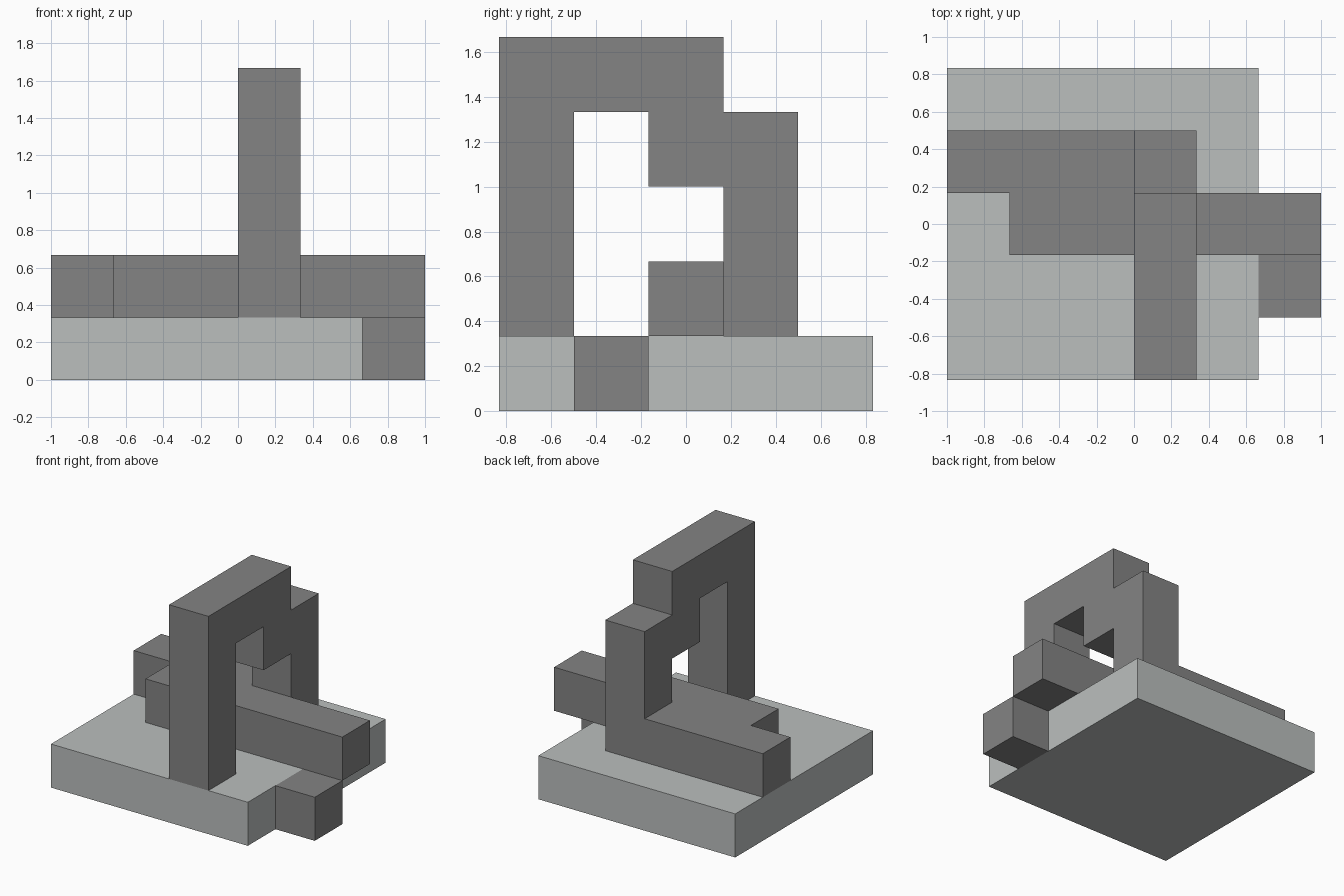
import bpy
import bmesh
from mathutils import Vector

if "Cube" in bpy.data.objects:
    bpy.data.objects.remove(bpy.data.objects["Cube"], do_unlink=True)

CELL = 1 / 3                        # everything sits on a cubic grid
ORIGIN = Vector((-3, -2.5, 0))      # grid corner, in cells


def make_material(name, color):
    mat = bpy.data.materials.new(name)
    mat.use_nodes = True
    mat.diffuse_color = (*color, 1)
    bsdf = mat.node_tree.nodes["Principled BSDF"]
    bsdf.inputs["Base Color"].default_value = (*color, 1)
    bsdf.inputs["Roughness"].default_value = 0.8
    return mat


def extrude_outline(name, outline, axis, start, mat, depth=1):
    """Extrude a grid outline along x or z, starting at a given cell."""
    bm = bmesh.new()
    verts = []
    for a, b in outline:
        p = Vector((start, a, b)) if axis == "x" else Vector((a, b, start))
        verts.append(bm.verts.new((p + ORIGIN) * CELL))
    face = bm.faces.new(verts)
    ext = bmesh.ops.extrude_face_region(bm, geom=[face])
    step = Vector((depth, 0, 0)) if axis == "x" else Vector((0, 0, depth))
    top = [v for v in ext["geom"] if isinstance(v, bmesh.types.BMVert)]
    bmesh.ops.translate(bm, verts=top, vec=step * CELL)
    bmesh.ops.recalc_face_normals(bm, faces=bm.faces[:])
    mesh = bpy.data.meshes.new(name)
    bm.to_mesh(mesh)
    bm.free()
    mesh.materials.append(mat)
    obj = bpy.data.objects.new(name, mesh)
    bpy.context.collection.objects.link(obj)
    return obj


def rect(x0, y0, x1, y1):
    return [(x0, y0), (x1, y0), (x1, y1), (x0, y1)]


light_grey = make_material("light grey", (0.497, 0.521, 0.515))
dark_grey = make_material("dark grey", (0.23, 0.23, 0.23))

# Square slab with a small block on its side
extrude_outline("base_slab", rect(0, 0, 5, 5), "z", 0, light_grey)
extrude_outline("side_block", rect(5, 1, 6, 2), "z", 0, dark_grey)

# Stepped upright arch, outlined in y and z
arch = [(0, 1), (1, 1), (1, 4), (2, 4), (2, 3), (3, 3),
        (3, 1), (4, 1), (4, 4), (3, 4), (3, 5), (0, 5)]
extrude_outline("stepped_arch", arch, "x", 3, dark_grey)

# Offset bar lying on the slab, outlined in x and y
bar = [(0, 3), (1, 3), (1, 2), (6, 2), (6, 3), (3, 3), (3, 4), (0, 4)]
extrude_outline("offset_bar", bar, "z", 1, dark_grey)
